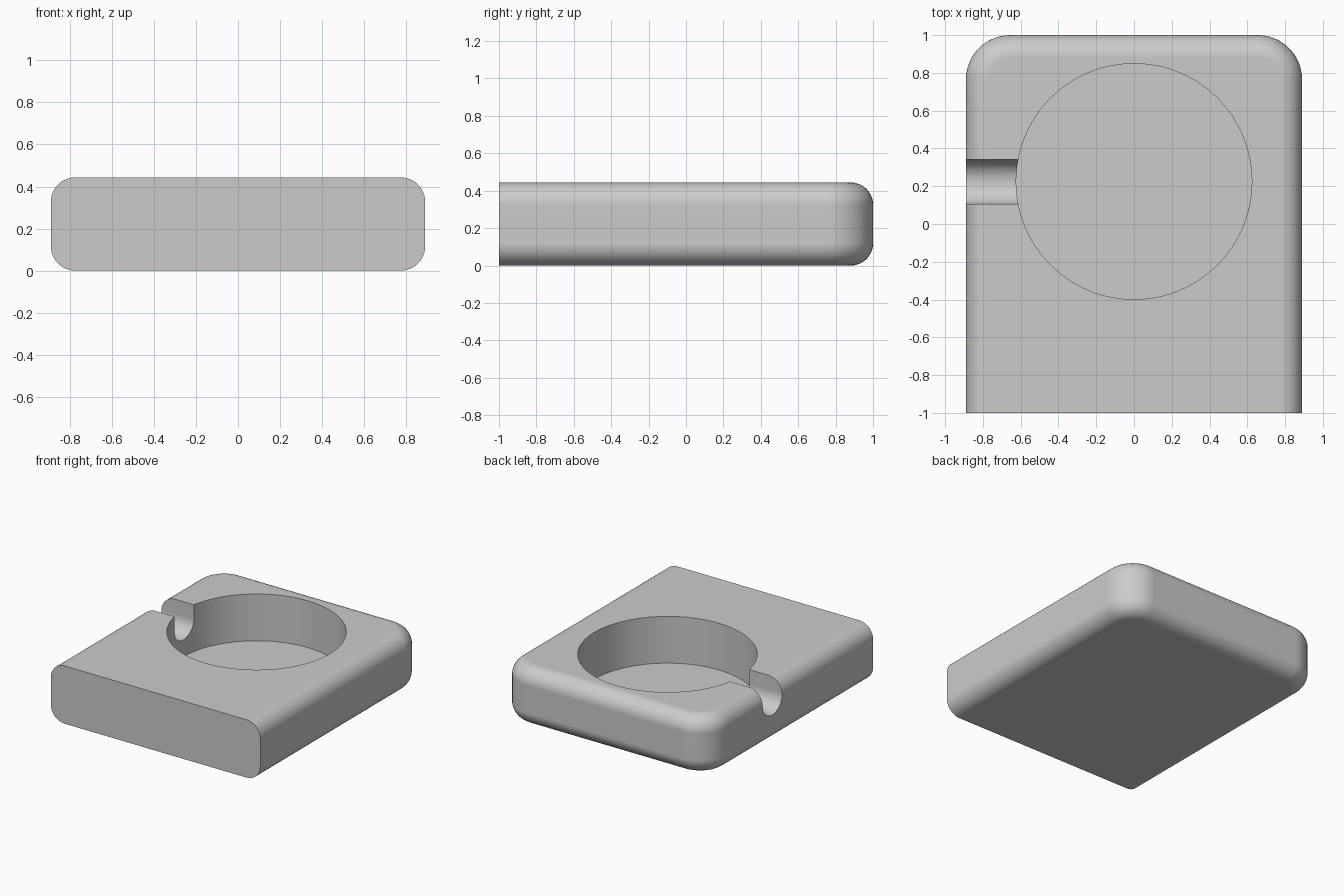
import bpy, bmesh
from math import pi, sin, cos

if "Cube" in bpy.data.objects:
    bpy.data.objects.remove(bpy.data.objects["Cube"])

HALF_W, HEIGHT = 0.89, 0.444
CORNER, EDGE = 0.235, 0.118          # plan corner radius, rolled edge radius
STEPS = 12

grey = bpy.data.materials.new("plain grey")
grey.use_nodes = True
colour = (0.6, 0.6, 0.6, 1)
grey.diffuse_color = colour
grey.node_tree.nodes["Principled BSDF"].inputs["Base Color"].default_value = colour


def loft(name, rings):
    """Closed solid from matching rings of points."""
    bm = bmesh.new()
    loops = [[bm.verts.new(p) for p in ring] for ring in rings]
    n = len(loops[0])
    for a, b in zip(loops, loops[1:]):
        for i in range(n):
            j = (i + 1) % n
            bm.faces.new((a[i], a[j], b[j], b[i]))
    bm.faces.new(loops[0][::-1])
    bm.faces.new(loops[-1])
    bmesh.ops.recalc_face_normals(bm, faces=bm.faces)
    mesh = bpy.data.meshes.new(name)
    bm.to_mesh(mesh)
    bm.free()
    mesh.materials.append(grey)
    obj = bpy.data.objects.new(name, mesh)
    bpy.context.collection.objects.link(obj)
    return obj


def outline(inset, z):
    """Plan with a square front and two rounded back corners."""
    r = CORNER - inset
    pts = [(-HALF_W + inset, -1, z), (HALF_W - inset, -1, z)]
    for side, start in ((1, 0), (-1, pi / 2)):
        for i in range(STEPS + 1):
            a = start + i * pi / 2 / STEPS
            pts.append((side * (HALF_W - CORNER) + r * cos(a),
                        1 - CORNER + r * sin(a), z))
    return pts


# Body: rolled top and bottom edges, flat front
angles = [i * pi / 2 / STEPS for i in range(STEPS + 1)]
lower = [(EDGE * (1 - sin(a)), EDGE * (1 - cos(a))) for a in angles]
upper = [(d, HEIGHT - z) for d, z in reversed(lower)]
body = loft("body", [outline(d, z) for d, z in lower + upper])

# Round pocket cutter
circle = [(0.624 * cos(i * pi / 48), 0.225 + 0.624 * sin(i * pi / 48))
          for i in range(96)]
pocket = loft("pocket_cutter", [[(x, y, z) for x, y in circle] for z in (0.085, 0.7)])

# U-shaped side channel cutter
R, MID_Y, MID_Z = 0.118, 0.223, 0.333
section = [(MID_Y + R, 0.7), (MID_Y - R, 0.7)]
section += [(MID_Y - R * cos(i * pi / 24), MID_Z - R * sin(i * pi / 24)) for i in range(25)]
channel = loft("channel_cutter", [[(x, y, z) for y, z in section] for x in (-1.1, -0.3)])

# Cut the pocket and channel
bpy.ops.object.select_all(action='DESELECT')
bpy.context.view_layer.objects.active = body
body.select_set(True)
for cutter in (pocket, channel):
    mod = body.modifiers.new(cutter.name, 'BOOLEAN')
    mod.operation, mod.solver, mod.object = 'DIFFERENCE', 'EXACT', cutter
    bpy.ops.object.modifier_apply(modifier=mod.name)
    bpy.data.objects.remove(cutter)

# Smooth rolled surfaces, flat planes
bpy.ops.object.shade_smooth_by_angle(angle=pi / 6)
normals = body.modifiers.new("clean_normals", 'WEIGHTED_NORMAL')
normals.keep_sharp = True
